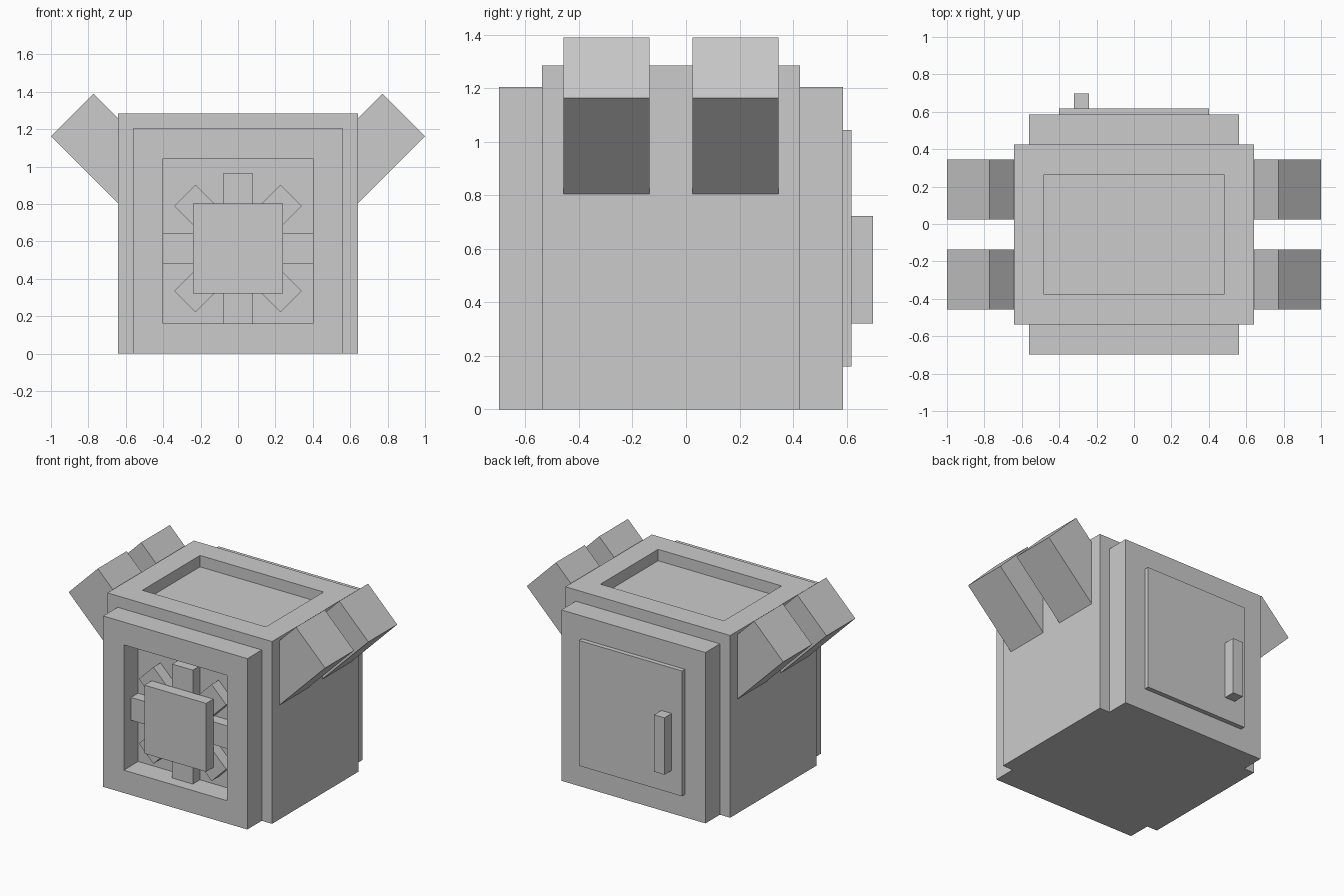
import bpy, bmesh, math
from mathutils import Matrix, Vector

if "Cube" in bpy.data.objects:
    bpy.data.objects.remove(bpy.data.objects["Cube"])

U = 0.0803          # design module
Y0 = -0.6986 / U    # front plane, in modules


def box(name, lo, hi, recess=None, matrix=None):
    """Box between two corners (in modules); recess = (face normal, inset, depth)."""
    lo, hi = Vector(lo) * U, Vector(hi) * U
    bm = bmesh.new()
    bmesh.ops.create_cube(bm, size=1)
    for v in bm.verts:
        v.co = Vector(((lo[i] + hi[i]) / 2 + v.co[i] * (hi[i] - lo[i]) for i in range(3)))
    bm.normal_update()
    if recess:
        normal, inset, depth = recess
        face = max(bm.faces, key=lambda f: f.normal.dot(Vector(normal)))
        bmesh.ops.inset_region(bm, faces=[face], thickness=inset * U, use_even_offset=True)
        inner = bmesh.ops.extrude_discrete_faces(bm, faces=[face])["faces"][0]
        bmesh.ops.translate(bm, verts=inner.verts, vec=-Vector(normal) * depth * U)
    if matrix:
        bm.transform(matrix)
    bmesh.ops.recalc_face_normals(bm, faces=bm.faces)
    mesh = bpy.data.meshes.new(name)
    bm.to_mesh(mesh)
    bm.free()
    obj = bpy.data.objects.new(name, mesh)
    bpy.context.collection.objects.link(obj)
    return obj


# Main body with sunken top
box("body", (-8, Y0 + 2, 0), (8, Y0 + 14, 16), ((0, 0, 1), 2, 1))

# Front frame with opening, and back panel
box("front_frame", (-7, Y0, 0), (7, Y0 + 2, 15), ((0, -1, 0), 2, 1.99))
box("back_panel", (-7, Y0 + 14, 0), (7, Y0 + 16, 15))

# Fan: hub over eight spokes
box("fan_hub", (-3, Y0, 4), (3, Y0 + 1, 10))
for i in range(8):
    m = Matrix.Translation((0, 0, 7 * U)) @ Matrix.Rotation(i * math.pi / 4, 4, 'Y')
    box(f"fan_spoke_{i + 1}", (-1, Y0 + 1, 0), (1, Y0 + 2, 5), matrix=m)

# Back door and handle
box("door", (-5, Y0 + 16, 2), (5, Y0 + 16.4, 13))
box("door_handle", (-4, Y0 + 16.4, 4), (-3, Y0 + 17.4, 9))

# Slanted side vents, two on each side
for side, label in ((1, "right"), (-1, "left")):
    for yc, place in ((5, "front"), (11, "back")):
        m = (Matrix.Translation((side * 11.04 * U, 0, 15.9 * U))
             @ Matrix.Rotation(side * math.pi / 4, 4, 'Y'))
        box(f"vent_{label}_{place}", (-2, Y0 + yc - 2, -7), (2, Y0 + yc + 2, 0), matrix=m)
